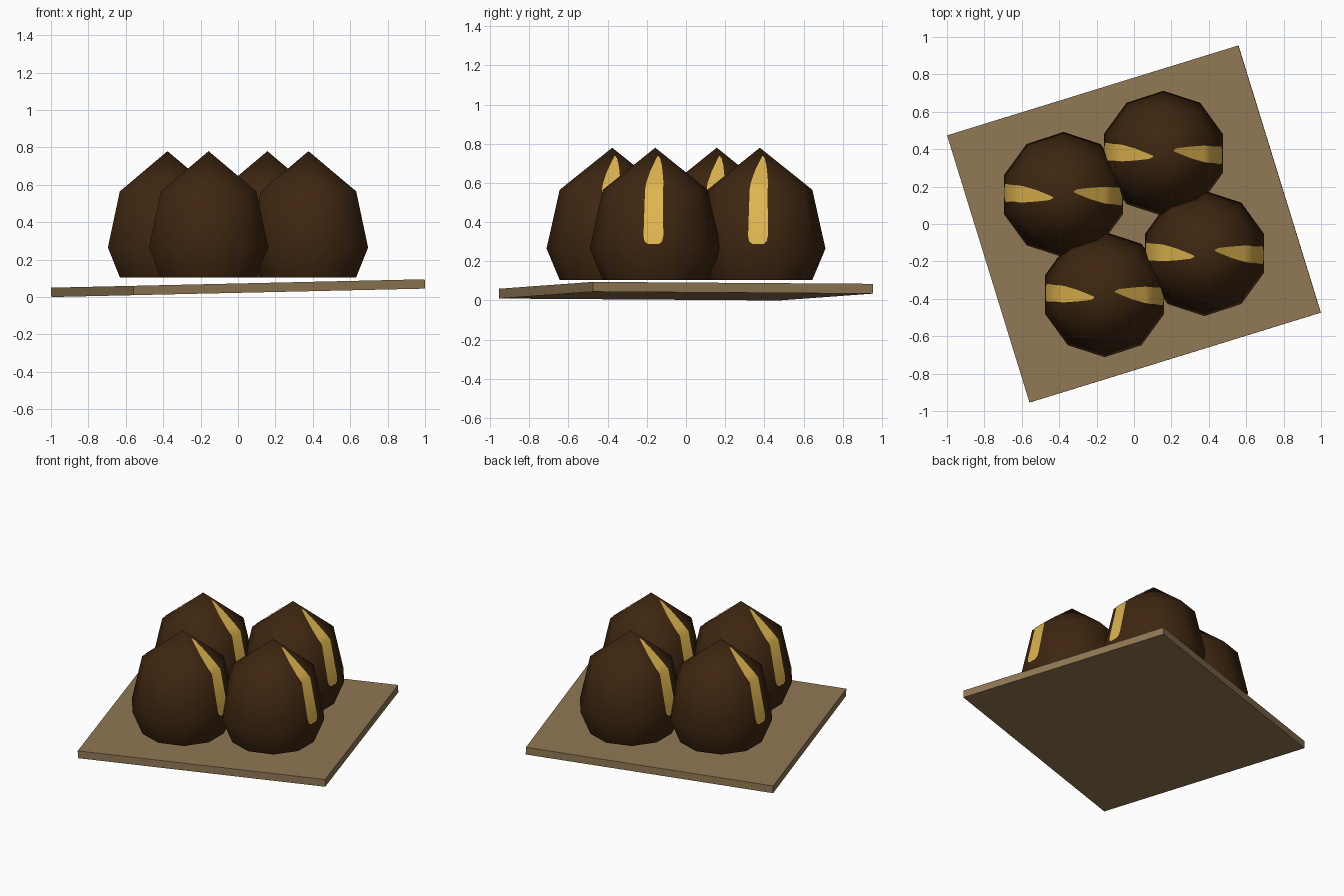
import bpy, bmesh, math
from mathutils import Matrix

if "Cube" in bpy.data.objects:
    bpy.data.objects.remove(bpy.data.objects["Cube"])


def material(name, rgb):
    m = bpy.data.materials.new(name)
    m.diffuse_color = (*rgb, 1)
    m.use_nodes = True
    m.node_tree.nodes["Principled BSDF"].inputs["Base Color"].default_value = m.diffuse_color
    return m


CHOCOLATE = material("dark_chocolate", (0.048, 0.0194, 0.0052))
GOLD = material("gold", (0.745, 0.468, 0.080))
WOOD = material("wood", (0.283, 0.188, 0.089))


def finish(bm, name, mat, smooth_angle=None):
    mesh = bpy.data.meshes.new(name)
    bm.to_mesh(mesh)
    bm.free()
    mesh.materials.append(mat)
    ob = bpy.data.objects.new(name, mesh)
    bpy.context.collection.objects.link(ob)
    if smooth_angle:
        bpy.ops.object.select_all(action='DESELECT')
        ob.select_set(True)
        bpy.context.view_layer.objects.active = ob
        bpy.ops.object.shade_smooth_by_angle(angle=math.radians(smooth_angle))
    return ob


# Slightly tilted, turned square board
bm = bmesh.new()
bmesh.ops.create_cube(bm, size=1, matrix=Matrix.Translation((0, 0, 0.0475))
                      @ Matrix.Rotation(-math.atan(0.0225), 4, 'Y')
                      @ Matrix.Rotation(math.radians(17.15), 4, 'Z')
                      @ Matrix.Diagonal((1.63, 1.495, 0.05, 1)))
finish(bm, "board", WOOD)

# Ten-sided pod profile: radius, height
SIDES = 10
PROFILE = [(0.268, 0.105), (0.335, 0.265), (0.268, 0.565)]
APEX = 0.78


def pod(name, cx, cy):
    bm = bmesh.new()
    rings = []
    for r, z in PROFILE:
        angles = [math.radians(18 + 36 * i) for i in range(SIDES)]
        rings.append([bm.verts.new((cx + r * math.cos(a), cy + r * math.sin(a), z))
                      for a in angles])
    tip = bm.verts.new((cx, cy, APEX))
    for i in range(SIDES):
        j = (i + 1) % SIDES
        for low, high in zip(rings, rings[1:]):
            bm.faces.new((low[i], low[j], high[j], high[i]))
        bm.faces.new((rings[-1][i], rings[-1][j], tip))
    bm.faces.new(rings[0][::-1])
    finish(bm, name, CHOCOLATE, 60)


def face_distance(z):
    """Distance from the pod axis to its side face at height z."""
    points = PROFILE + [(0, APEX)]
    for (r0, z0), (r1, z1) in zip(points, points[1:]):
        if z0 <= z <= z1:
            return (r0 + (r1 - r0) * (z - z0) / (z1 - z0)) * math.cos(math.pi / SIDES)


# Stripe outline: height, left edge, right edge
STRIPE = [(0.288, -0.037, 0.018), (0.302, -0.055, 0.035), (0.33, -0.06, 0.041),
          (0.565, -0.052, 0.040), (0.60, -0.046, 0.042), (0.66, -0.025, 0.037),
          (0.72, 0.004, 0.029), (0.735, 0.012, 0.019)]


def stripe(name, cx, cy, side):
    bm = bmesh.new()
    rows = []
    for z, a, b in STRIPE:
        x = side * (face_distance(z) + 0.003)
        lift = 0.002 if z >= 0.565 else 0
        rows.append([bm.verts.new((cx + x, cy + side * d, z + lift)) for d in (a, b)])
    for low, high in zip(rows, rows[1:]):
        bm.faces.new((low[0], low[1], high[1], high[0]))
    finish(bm, name, GOLD, 60)


# Four pods in a ring, each with a stripe on the left and right
x, y = 0.157, 0.377
for n in range(1, 5):
    pod(f"pod_{n}", x, y)
    stripe(f"stripe_right_{n}", x, y, 1)
    stripe(f"stripe_left_{n}", x, y, -1)
    x, y = -y, x
